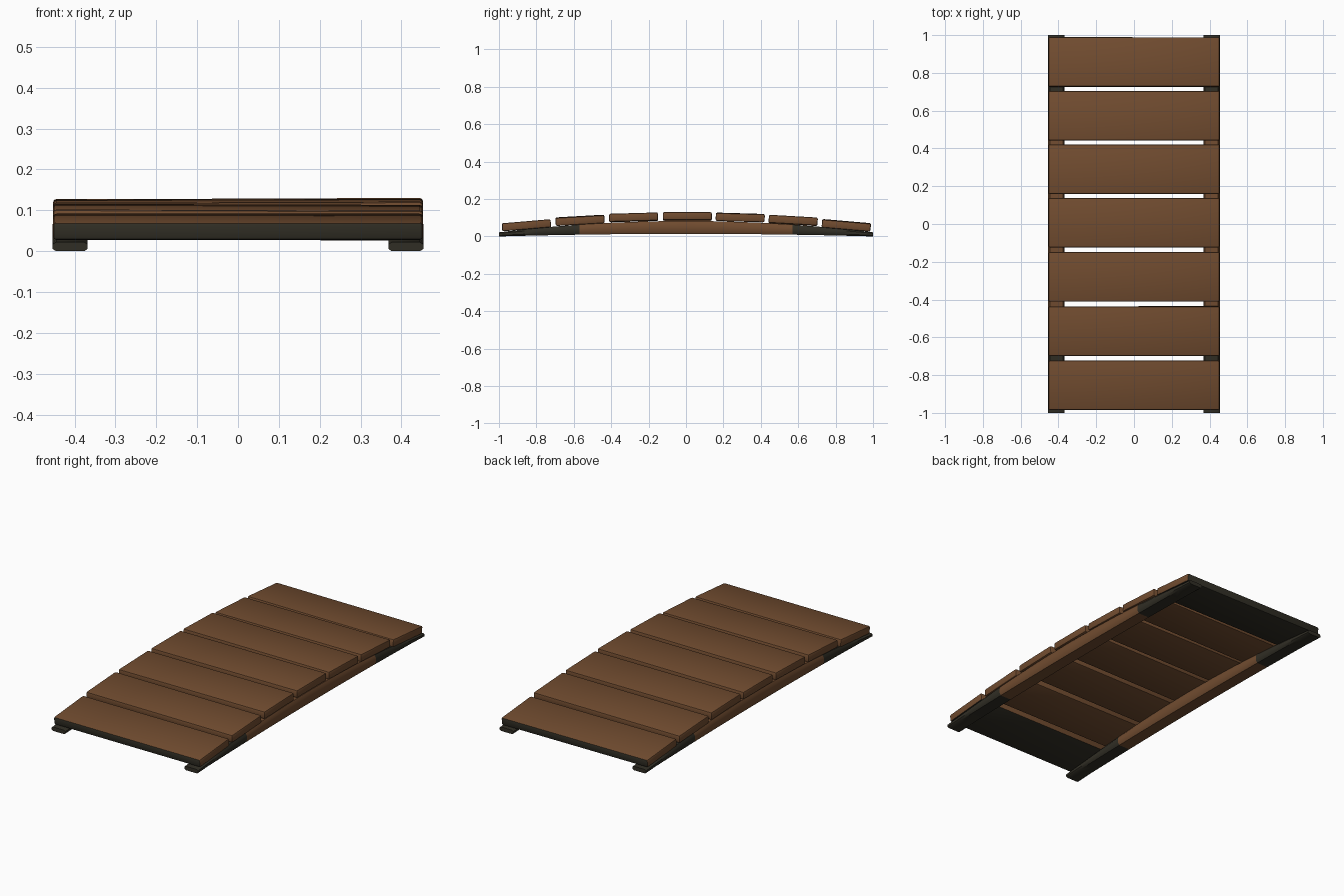
import bpy
import bmesh
from mathutils import Matrix, Vector

old = bpy.data.objects.get("Cube")
if old:
    bpy.data.objects.remove(old, do_unlink=True)


def material(name, color):
    mat = bpy.data.materials.new(name)
    mat.use_nodes = True
    mat.diffuse_color = color
    bsdf = mat.node_tree.nodes["Principled BSDF"]
    bsdf.inputs["Base Color"].default_value = color
    bsdf.inputs["Roughness"].default_value = 0.8
    return mat


WOOD = material("brown_wood", (0.165, 0.072, 0.029, 1))
DARK = material("dark_damp_wood", (0.03, 0.027, 0.018, 1))


def finish(bm, name):
    bmesh.ops.recalc_face_normals(bm, faces=bm.faces)
    mesh = bpy.data.meshes.new(name)
    bm.to_mesh(mesh)
    bm.free()
    mesh.materials.append(WOOD)
    mesh.materials.append(DARK)
    obj = bpy.data.objects.new(name, mesh)
    bpy.context.collection.objects.link(obj)
    bpy.ops.object.select_all(action="DESELECT")
    obj.select_set(True)
    bpy.context.view_layer.objects.active = obj
    bpy.ops.object.shade_smooth_by_angle(angle=0.7)
    return obj


# Deck plank: bevelled board tilted to follow the arch
def plank(name, y, z, roll, end):
    bm = bmesh.new()
    bmesh.ops.create_cube(bm, size=1, matrix=Matrix.Diagonal((0.906, 0.262, 0.043, 1)))
    bmesh.ops.bevel(bm, geom=bm.edges[:], offset=0.008, segments=2,
                    profile=0.5, affect="EDGES")
    bm.normal_update()
    if end:
        # Damp underside and outer edge on the boards touching the ground
        for f in bm.faces:
            if f.normal.z < -0.4 or f.normal.y * end > 0.6:
                f.material_index = 1
    pose = (Matrix.Translation((0, y, z)) @ Matrix.Rotation(-0.1 * y, 4, "X")
            @ Matrix.Rotation(roll, 4, "Y"))
    bmesh.ops.transform(bm, matrix=pose, verts=bm.verts)
    finish(bm, name)


centres = (-0.853, -0.567, -0.28, 0.007, 0.29, 0.573, 0.857)
rolls = (0, 0.003, -0.003, -0.004, 0.002, -0.003, 0.003)
for i, (y, roll) in enumerate(zip(centres, rolls)):
    end = -1 if i == 0 else 1 if i == len(centres) - 1 else 0
    plank(f"deck_plank_{i + 1}", y, 0.107 - 0.065 * y * y, roll, end)


# Arched rail: rounded section swept along the length, thinner at the ends
def rail(name, side):
    bm = bmesh.new()
    stations = [-1, -0.9, -0.8, -0.7, -0.57, -0.4, -0.2, 0]
    stations += [-y for y in reversed(stations[:-1])]
    section = [(0, 0.25), (0.1, 0), (0.9, 0), (1, 0.25),
               (1, 0.75), (0.9, 1), (0.1, 1), (0, 0.75)]
    rings = []
    for y in stations:
        low = 0.014 * (1 - y * y)
        high = 0.083 - 0.061 * y * y
        rings.append([bm.verts.new((side * (0.368 + 0.086 * u), y, low + (high - low) * v))
                      for u, v in section])
    n = len(section)
    for a, b in zip(rings, rings[1:]):
        for k in range(n):
            bm.faces.new((a[k], a[(k + 1) % n], b[(k + 1) % n], b[k]))
    bm.faces.new(rings[0])
    bm.faces.new(rings[-1])
    # Damp ends
    for f in bm.faces:
        f.material_index = int(abs(f.calc_center_median().y) > 0.57)
    finish(bm, name)


rail("left_rail", 1)
rail("right_rail", -1)
